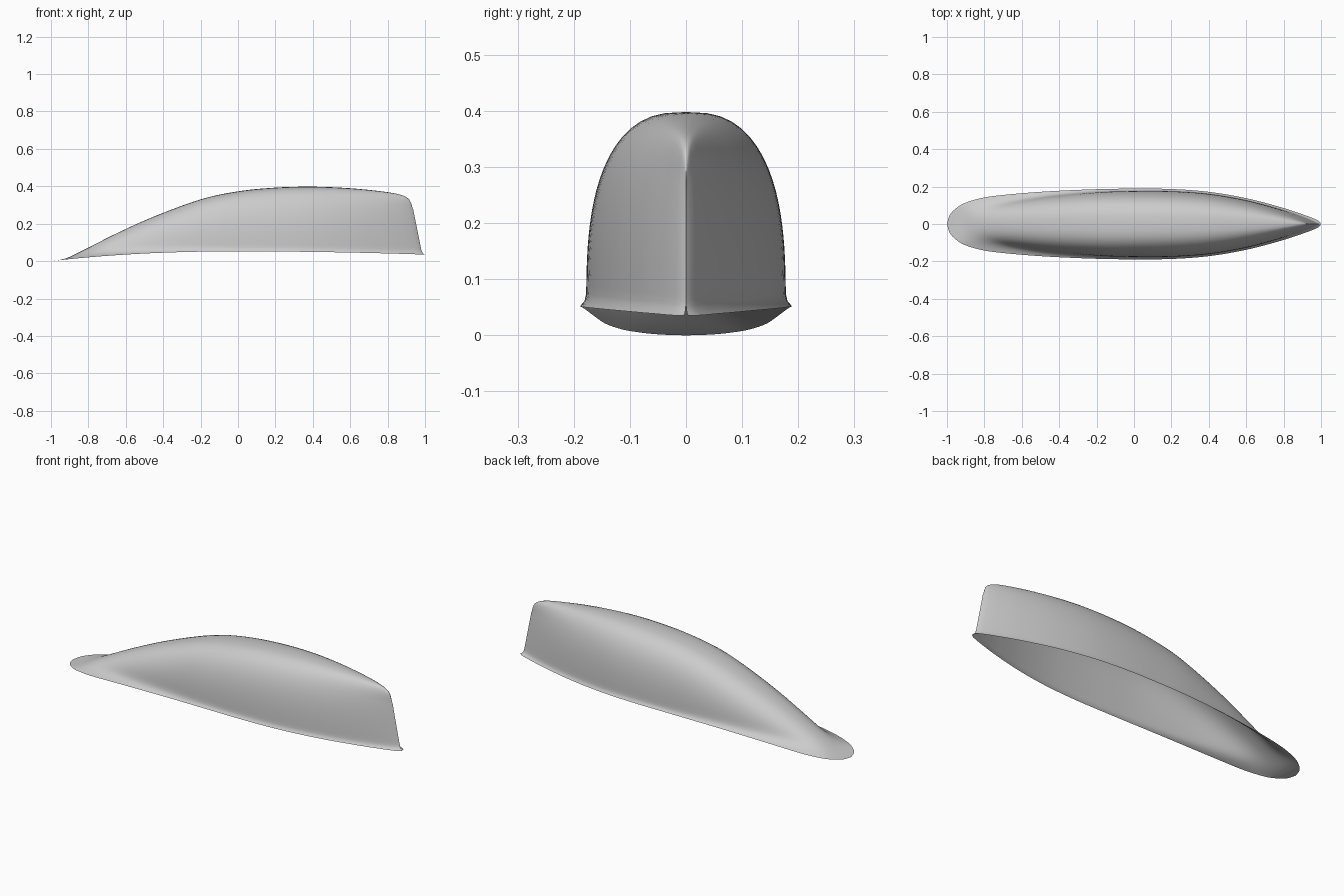
import bpy
import bmesh
import math

cube = bpy.data.objects.get("Cube")
if cube:
    bpy.data.objects.remove(cube)

SIDE_STEPS = 22    # points from rim to crown on one side
SUBSTEPS = 6       # smooth sections between key stations

# Key stations: length position, crown height, rim half width, body half width
STATIONS = [
    (-1, 0, 0, 0),
    (-.985, .002, .048, .012),
    (-.95, .007, .085, .028),
    (-.9, .023, .114, .05),
    (-.8, .072, .142, .08),
    (-.65, .148, .16, .113),
    (-.45, .238, .175, .146),
    (-.2, .33, .186, .17),
    (0, .373, .189, .177),
    (.2, .393, .187, .176),
    (.4, .398, .172, .162),
    (.6, .39, .138, .128),
    (.78, .374, .091, .081),
    (.9, .357, .052, .042),
    (.96, .337, .03, .02),
    (.985, .312, .018, .009),
    (1, .275, .004, 0),
]


def blend(a, b, c, d, t):
    """Catmull-Rom value between b and c."""
    return .5 * (2 * b + (c - a) * t + (2 * a - 5 * b + 4 * c - d) * t * t
                 + (3 * b - a - 3 * c + d) * t ** 3)


def smooth_stations(rows):
    last = len(rows) - 1
    for i in range(last):
        around = [rows[max(0, min(last, i + k))] for k in (-1, 0, 1, 2)]
        for step in range(SUBSTEPS):
            yield tuple(blend(*column, step / SUBSTEPS) for column in zip(*around))
    yield rows[-1]


def rim_height(x):
    if x > 0:
        return .052 - .017 * x * x
    return .052 * (1 - min(1, -x) ** 2.2)


def half_section(x, crown, rim, body):
    """Points from the flared rim up to the crown."""
    base = rim_height(x)
    height = max(0, crown - base)
    rim, body = max(0, rim), max(0, body)
    power = 2.1 + .7 * min(1, height / .3)
    flare = .007 + .015 * max(0, -x)
    lean = .05 * max(0, x) ** 4
    points = []
    for k in range(SIDE_STEPS + 1):
        angle = math.pi / 2 * (k / SIDE_STEPS) ** 1.8
        side = max(0, math.cos(angle)) ** (2 / power) if k < SIDE_STEPS else 0
        up = height * math.sin(angle) ** (2 / power)
        lip = math.exp(-up / flare)
        y = side * (body + (rim - body) * lip)
        # The stem leans back, with a small lip at its foot
        shift = lean * min(1, up / .25) + .015 * max(0, x) ** 8 * (1 - lip)
        points.append((x - shift, y, base + up))
    return points


# Hull shell: loft mirrored sections, open underneath
bm = bmesh.new()
sections = []
for station in smooth_stations(STATIONS):
    half = half_section(*station)
    ring = half + [(x, -y, z) for x, y, z in reversed(half[:-1])]
    sections.append([bm.verts.new(p) for p in ring])
for back, front in zip(sections, sections[1:]):
    for k in range(len(back) - 1):
        bm.faces.new((back[k], front[k], front[k + 1], back[k + 1]))
bmesh.ops.remove_doubles(bm, verts=bm.verts, dist=.0003)
bmesh.ops.recalc_face_normals(bm, faces=bm.faces)
bm.faces.ensure_lookup_table()
if sum(f.normal.z * f.calc_area() for f in bm.faces) < 0:
    bmesh.ops.reverse_faces(bm, faces=bm.faces)

mesh = bpy.data.meshes.new("hull_shell")
bm.to_mesh(mesh)
bm.free()
hull = bpy.data.objects.new("hull_shell", mesh)
bpy.context.collection.objects.link(hull)

# Plain grey finish
grey = bpy.data.materials.new("light_grey")
grey.use_nodes = True
colour = (.6, .6, .6, 1)
grey.diffuse_color = colour
grey.node_tree.nodes["Principled BSDF"].inputs["Base Color"].default_value = colour
mesh.materials.append(grey)

# Smooth skin with a crisp stem
bpy.ops.object.select_all(action='DESELECT')
hull.select_set(True)
bpy.context.view_layer.objects.active = hull
bpy.ops.object.shade_smooth_by_angle(angle=math.radians(40))
